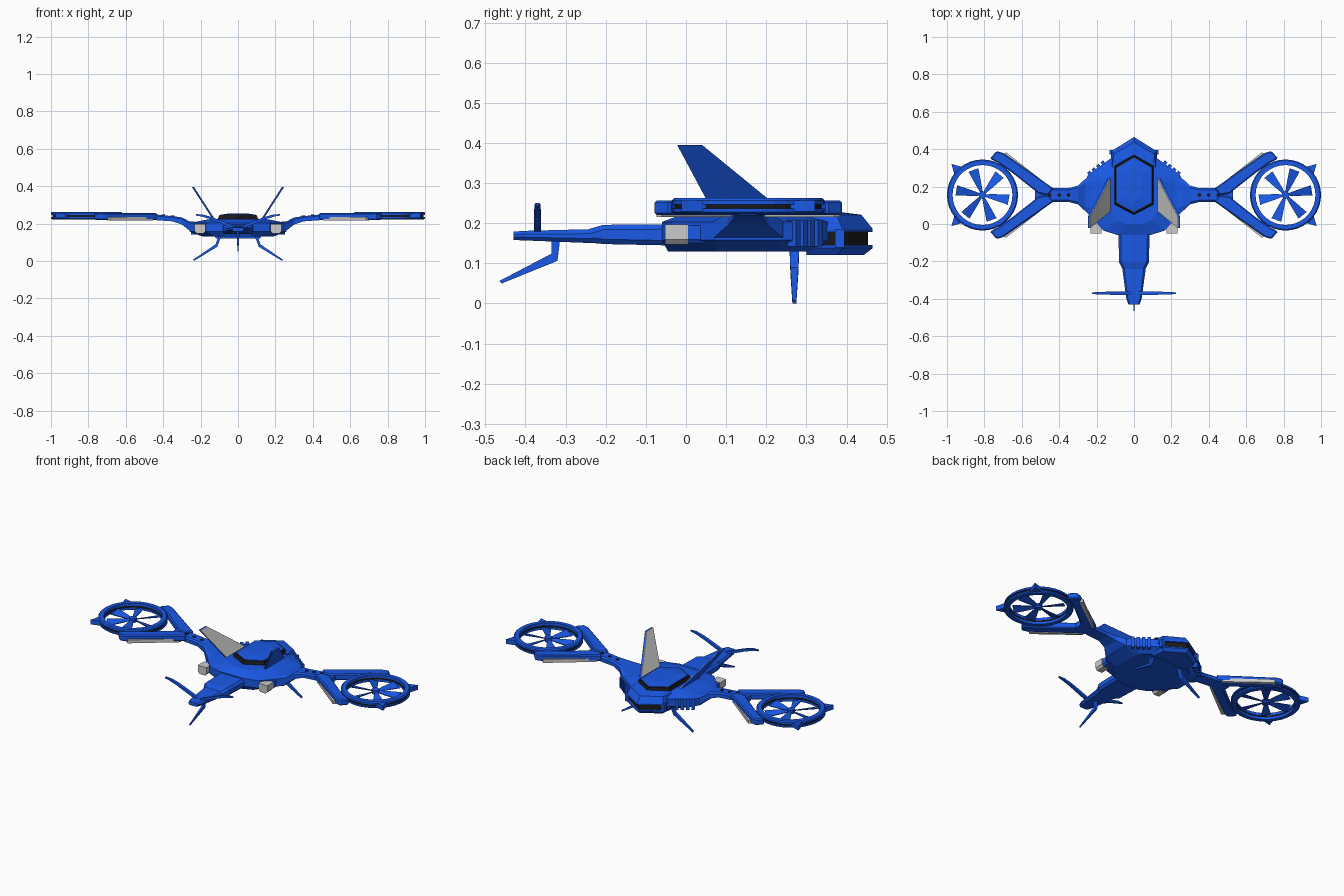
import bpy, bmesh, math
from mathutils import Vector

if "Cube" in bpy.data.objects:
    bpy.data.objects.remove(bpy.data.objects["Cube"])


def material(name, rgb):
    m = bpy.data.materials.new(name)
    m.diffuse_color = (*rgb, 1)
    m.use_nodes = True
    m.node_tree.nodes["Principled BSDF"].inputs["Base Color"].default_value = m.diffuse_color
    return m


BLUE = material("blue_paint", (0.01, 0.1, 0.8))
BLACK = material("black_trim", (0.01, 0.01, 0.012))
GREY = None


def loft(name, rings, mat=BLUE, mirror=False, closed=False, bevel=0):
    """Skin matching rings of points; cap the ends unless the rings form a loop."""
    bm = bmesh.new()
    vs = [[bm.verts.new(p) for p in r] for r in rings]
    n = len(rings[0])
    for k in range(len(vs) if closed else len(vs) - 1):
        a, b = vs[k], vs[(k + 1) % len(vs)]
        for i in range(n):
            bm.faces.new((a[i], a[(i + 1) % n], b[(i + 1) % n], b[i]))
    if not closed:
        bm.faces.new(vs[0])
        bm.faces.new(vs[-1])
    bmesh.ops.recalc_face_normals(bm, faces=bm.faces)
    me = bpy.data.meshes.new(name)
    bm.to_mesh(me)
    bm.free()
    ob = bpy.data.objects.new(name, me)
    bpy.context.collection.objects.link(ob)
    if mat:
        me.materials.append(mat)
    if bevel:
        mod = ob.modifiers.new("bevel", 'BEVEL')
        mod.width, mod.segments = bevel, 1
    if mirror:
        ob.modifiers.new("mirror", 'MIRROR')
    return ob


def prism(name, pts, z0, z1, mat=BLUE, mirror=False, bevel=0):
    return loft(name, [[(x, y, z) for x, y in pts] for z in (z0, z1)], mat, mirror, bevel=bevel)


def both(half):
    """Close a right-hand outline with its left-hand reflection."""
    return half + [(-x, y) for x, y in reversed(half) if x > 0]


def scaled(pts, sx, sy, cy, z):
    return [(x * sx, cy + (y - cy) * sy, z) for x, y in pts]


def rod(name, path, u, v, mirror=False):
    """Tapered four-sided bar; path holds (point, scale)."""
    u, v = Vector(u), Vector(v)
    rings = [[Vector(p) + s * (a * u + b * v) for a, b in ((1, 1), (-1, 1), (-1, -1), (1, -1))]
             for p, s in path]
    return loft(name, rings, BLUE, mirror)


def lathe(name, profile, centre, mat, steps=36):
    rings = []
    for k in range(steps):
        c, s = math.cos(2 * math.pi * k / steps), math.sin(2 * math.pi * k / steps)
        rings.append([(centre[0] + r * c, centre[1] + r * s, z) for r, z in profile])
    return loft(name, rings, mat, True, closed=True)


def disc(name, x, y, r, z0, z1, mat, n=12):
    pts = [(x + r * math.cos(2 * math.pi * k / n), y + r * math.sin(2 * math.pi * k / n)) for k in range(n)]
    return prism(name, pts, z0, z1, mat, True)


# hull
outline = both([(0, 0.42), (0.125, 0.35), (0.245, 0.265), (0.26, 0.235), (0.26, 0.07),
                (0.165, -0.035), (0.085, -0.06)])
loft("hull", [scaled(outline, 0.72, 0.94, 0.19, 0.13), scaled(outline, 1, 1, 0.19, 0.158),
              scaled(outline, 1, 1, 0.19, 0.203), scaled(outline, 0.55, 0.76, 0.19, 0.226)])

# rear vent between two lips
rear = both([(0, 0.465), (0.12, 0.39), (0.13, 0.3)])
prism("rear_vent", [(x * 0.95, y - 0.012) for x, y in rear], 0.135, 0.185, BLACK)
loft("rear_upper_lip", [scaled(rear, 1, 1, 0.3, 0.178), scaled(rear, 1, 1, 0.3, 0.186),
                        scaled(rear, 0.9, 0.83, 0.3, 0.221), scaled(rear, 0.8, 0.4, 0.3, 0.23)])
loft("rear_lower_lip", [scaled(rear, 0.9, 0.87, 0.3, 0.121), scaled(rear, 1, 1, 0.3, 0.138),
                        scaled(rear, 1, 1, 0.3, 0.146)])
rod("rear_vent_post", [((0.12, 0.383, 0.14), 1), ((0.12, 0.383, 0.185), 1)],
    (0.01, 0, 0), (0, 0.012, 0), True)

# ribs along the rear flanks
a, b = Vector((0.245, 0.262, 0)), Vector((0.15, 0.335, 0))
along = (b - a).normalized()
out = Vector((-along.y, along.x, 0))
for k in range(4):
    p = a.lerp(b, (k + 0.4) / 4)
    rod(f"flank_rib_{k + 1}", [(p + Vector((0, 0, 0.142)), 1), (p + Vector((0, 0, 0.207)), 1)],
        along * 0.009, out * 0.013, True)

# canopy
hexa = both([(0, 0.37), (0.105, 0.31), (0.105, 0.105), (0, 0.05)])
loft("canopy_rim", [scaled(hexa, 1, 1, 0.21, 0.205), scaled(hexa, 1, 1, 0.21, 0.232),
                    scaled(hexa, 0.95, 0.96, 0.21, 0.245)], BLACK)
loft("canopy_panel", [scaled(hexa, 0.88, 0.91, 0.21, 0.235), scaled(hexa, 0.88, 0.91, 0.21, 0.248),
                      scaled(hexa, 0.4, 0.6, 0.21, 0.255)])


# front boom
def section(y, w, z0, z1, c=0.012):
    return [(w, y, z0 + c), (w, y, z1 - c), (w - c, y, z1), (c - w, y, z1),
            (-w, y, z1 - c), (-w, y, z0 + c), (c - w, y, z0), (w - c, y, z0)]


loft("boom_base", [section(0.02, 0.083, 0.14, 0.2), section(-0.06, 0.083, 0.145, 0.197),
                   section(-0.205, 0.08, 0.148, 0.196), section(-0.24, 0.062, 0.152, 0.186)])
loft("boom_nose", [section(-0.2, 0.068, 0.149, 0.186), section(-0.4, 0.041, 0.157, 0.181, 0.008),
                   section(-0.43, 0.03, 0.158, 0.179, 0.008)])

# front canards and skid
rod("canard", [((0.0, -0.37, 0.172), 1), ((0.07, -0.37, 0.2), 1), ((0.14, -0.37, 0.228), 0.9),
               ((0.19, -0.37, 0.243), 0.75), ((0.225, -0.37, 0.247), 0.45)],
    (0, 0.009, 0), (0, 0, 0.008), True)
rod("front_skid", [((0, -0.325, 0.165), 1.5), ((0, -0.328, 0.115), 1.1), ((0, -0.462, 0.053), 0.4)],
    (0.005, 0, 0), (0, 0.007, -0.008))

# rear legs
rod("rear_leg", [((0.095, 0.27, 0.14), 1.2), ((0.115, 0.27, 0.083), 1), ((0.238, 0.27, 0.004), 0.5)],
    (0.004, 0, 0.007), (0, 0.01, 0), True)

# slanted fins: blue outside, grey inside
fin = [(0.108, 0.285, 0.195), (0.237, 0.04, 0.395), (0.237, -0.022, 0.395), (0.108, 0.085, 0.195)]
for name, d0, d1, mat in (("fin_outer", 0, 0.009, BLUE), ("fin_inner", -0.003, 0, GREY)):
    loft(name, [[(x + d, y, z) for x, y, z in fin] for d in (d0, d1)], mat, True)

# side pods with grey muzzles
def pod(y, g=0.0):
    return [(x, y, z) for x, z in ((0.173 - g, 0.16), (0.185, 0.147 - g), (0.22, 0.147 - g),
                                   (0.232 + g, 0.16), (0.232 + g, 0.197 + g), (0.173 - g, 0.197 + g))]


loft("pod_body", [pod(0.0, -0.003), pod(0.1, -0.003)], BLUE, True)
loft("pod_muzzle", [pod(-0.052), pod(0.005)], GREY, True)

# wing root and neck
CY = 0.155
root = [(0.2, 0.1, 0.155, 0.207), (0.262, 0.085, 0.165, 0.213), (0.3, 0.05, 0.195, 0.233),
        (0.35, 0.037, 0.212, 0.24), (0.43, 0.037, 0.218, 0.248), (0.53, 0.02, 0.22, 0.252)]
loft("wing_neck", [[(x, CY - w, z0), (x, CY + w, z0), (x, CY + w, z1 - 0.008), (x, CY + w * 0.75, z1),
                    (x, CY - w * 0.75, z1), (x, CY - w, z1 - 0.008)] for x, w, z0, z1 in root], BLUE, True)
for k, x in enumerate((0.35, 0.4, 0.45)):
    disc(f"neck_bolt_{k + 1}", x, CY, 0.01, 0.23, 0.243 + 0.0045 * k, BLACK)

# fork arms holding the rotor
arm = [(0.43, 0.035), (0.7, 0.225), (0.735, 0.235), (0.77, 0.195), (0.72, 0.168), (0.655, 0.122),
       (0.51, 0.008), (0.46, 0.0)]
strip = [(0.455, 0.05), (0.685, 0.229), (0.70, 0.215), (0.46, 0.04)]
for side, s in (("rear", 1), ("front", -1)):
    prism(f"{side}_fork_arm", [(x, CY + s * d) for x, d in arm], 0.22, 0.257, BLUE, True, 0.006)
    prism(f"{side}_fork_strip", [(x, CY + s * d) for x, d in strip], 0.216, 0.236, GREY, True)

# rotor guard ring
RC = (0.81, CY)
lathe("guard_ring_lower", [(0.16, 0.223), (0.184, 0.223), (0.19, 0.228), (0.19, 0.236), (0.16, 0.236)], RC, BLUE)
lathe("guard_ring_groove", [(0.162, 0.234), (0.183, 0.234), (0.183, 0.249), (0.162, 0.249)], RC, BLACK)
lathe("guard_ring_upper", [(0.16, 0.247), (0.19, 0.247), (0.19, 0.257), (0.184, 0.263), (0.16, 0.263)], RC, BLUE)

# guard spikes
for k, ang in enumerate((45, -45)):
    t = math.radians(ang)
    d, n = Vector((math.cos(t), math.sin(t))), Vector((-math.sin(t), math.cos(t)))
    c = Vector(RC)
    prism(f"guard_spike_{k + 1}", [c + d * 0.172 + n * 0.035, c + d * 0.235, c + d * 0.172 - n * 0.035],
          0.229, 0.257, BLUE, True)

# rotor hub and blades
disc("rotor_hub", *RC, 0.021, 0.228, 0.252, BLUE)
for k in range(6):
    t = math.radians(60 * k + 10)
    d, n = Vector((math.cos(t), math.sin(t), 0)), Vector((-math.sin(t), math.cos(t), 0))
    c = Vector((*RC, 0.24))
    rings = []
    for r, w, tilt in ((0.012, 0.006, 0.002), (0.06, 0.015, 0.005), (0.142, 0.028, 0.008)):
        p, e, up = c + d * r, n * w + Vector((0, 0, tilt)), Vector((0, 0, 0.002))
        rings.append([p + e + up, p - e + up, p - e - up, p + e - up])
    loft(f"rotor_blade_{k + 1}", rings, BLUE, True)
